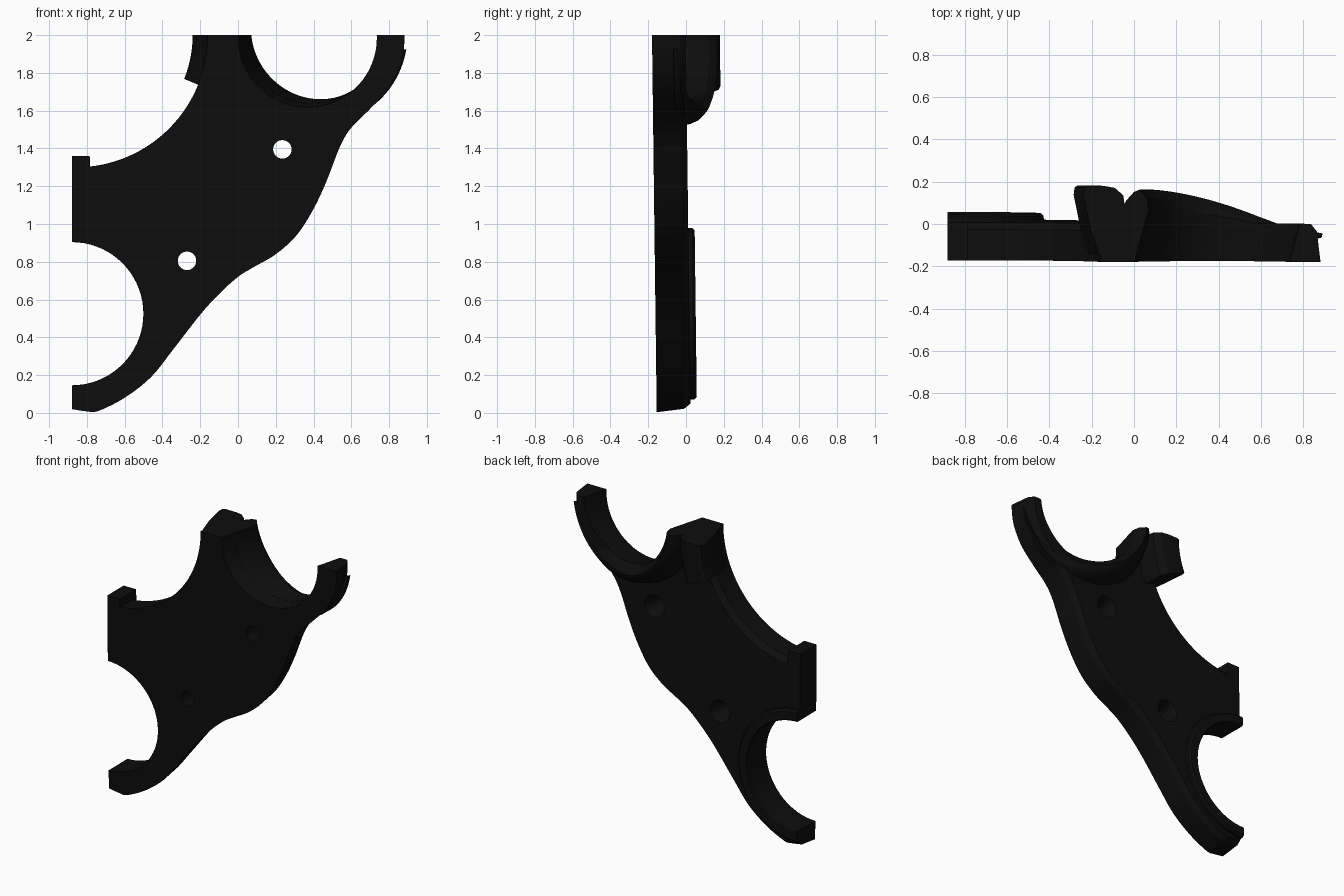
import bpy, bmesh
from math import radians, cos, sin
from mathutils import Vector

if "Cube" in bpy.data.objects:
    bpy.data.objects.remove(bpy.data.objects["Cube"])

black = bpy.data.materials.new("matte_black")
black.use_nodes = True
shade = (0.004, 0.004, 0.004, 1)
black.diffuse_color = shade
black.node_tree.nodes["Principled BSDF"].inputs["Base Color"].default_value = shade

LEFT, TOP = -0.88, 2.0
LOW_ARC = (-0.88, 0.525)
WIDE_ARC = (-0.86, 2.0)


def arc(centre, r, a, b, n):
    """Points (x, z) on an arc from angle a to b in degrees."""
    angles = [radians(a + (b - a) * i / n) for i in range(n + 1)]
    return [(centre[0] + r * cos(t), centre[1] + r * sin(t)) for t in angles]


def bore_centre(y):
    """The upper bore leans sideways and up towards the back."""
    k = (y + 0.155) / 0.25
    return (0.368 + 0.067 * k, 1.985 + 0.05 * k)


def spline(points, inset, steps=5):
    """Smooth curve through points, moved sideways by inset."""
    p = [Vector(q) for q in points]
    p = [2 * p[0] - p[1]] + p + [2 * p[-1] - p[-2]]
    out = []
    for a, b, c, d in zip(p, p[1:], p[2:], p[3:]):
        for i in range(steps):
            t = i / steps
            pos = 0.5 * (2 * b + (c - a) * t + (2 * a - 5 * b + 4 * c - d) * t * t
                         + (3 * b - a - 3 * c + d) * t ** 3)
            tan = (c - a) + 2 * (2 * a - 5 * b + 4 * c - d) * t + 3 * (3 * b - a - 3 * c + d) * t * t
            tan.normalize()
            out.append((pos.x + tan.y * inset, pos.y - tan.x * inset))
    return out


def loft(name, rings, trim=True):
    """Skin closed rings, cap both ends, then trim at the two flat cut planes."""
    bm = bmesh.new()
    loops = [[bm.verts.new(q) for q in ring] for ring in rings]
    n = len(rings[0])
    for lo, hi in zip(loops, loops[1:]):
        for i in range(n):
            j = (i + 1) % n
            bm.faces.new((lo[i], lo[j], hi[j], hi[i]))
    bm.faces.new(loops[0])
    bm.faces.new(loops[-1])
    bmesh.ops.recalc_face_normals(bm, faces=bm.faces)
    if trim:
        for co, no in (((LEFT, 0, 0), (-1, 0, 0)), ((0, 0, TOP), (0, 0, 1))):
            cut = bmesh.ops.bisect_plane(bm, geom=bm.verts[:] + bm.edges[:] + bm.faces[:],
                                         plane_co=co, plane_no=no, clear_outer=True)
            edges = [e for e in cut["geom_cut"] if isinstance(e, bmesh.types.BMEdge)]
            if edges:
                bmesh.ops.holes_fill(bm, edges=edges, sides=0)
        bmesh.ops.recalc_face_normals(bm, faces=bm.faces)
    for v in bm.verts:  # the whole part leans slightly forward
        v.co.y -= 0.0125 * v.co.z
    mesh = bpy.data.meshes.new(name)
    bm.to_mesh(mesh)
    bm.free()
    mesh.materials.append(black)
    ob = bpy.data.objects.new(name, mesh)
    bpy.context.collection.objects.link(ob)
    return ob


def activate(ob):
    bpy.ops.object.select_all(action="DESELECT")
    ob.select_set(True)
    bpy.context.view_layer.objects.active = ob


# Main plate, with drafted outer edge and bevelled back
OUTER = [(0.88, 2.1), (0.88, 1.95), (0.86, 1.84), (0.80, 1.72), (0.70, 1.61), (0.60, 1.51),
         (0.54, 1.41), (0.47, 1.23), (0.40, 1.08), (0.31, 0.94), (0.20, 0.84), (0.08, 0.77),
         (0, 0.72), (-0.1, 0.63), (-0.2, 0.52), (-0.34, 0.34), (-0.46, 0.19), (-0.6, 0.08),
         (-0.74, 0.01), (-0.8, 0.008), (-0.88, 0.02), (-0.97, 0.035)]


def outline(y, outer_inset, arc_inset):
    pts = arc(LOW_ARC, 0.38, -100, 100, 40)
    pts += [(-0.95, 1.36), (-0.785, 1.36)]
    pts += arc(WIDE_ARC, 0.70 + arc_inset, -84, 6, 32)
    pts += arc(bore_centre(y), 0.367, 165, 375, 44)
    pts += spline(OUTER, outer_inset)
    return [(x, y, z) for x, z in pts]


plate = loft("main_plate", [outline(-0.155, 0, 0), outline(-0.01, 0.018, 0.004),
                            outline(0.024, 0.045, 0.04)])

# Two countersunk screw holes
for hx, hz in ((0.235, 1.395), (-0.27, 0.805)):
    rings = [[(x, y, z) for x, z in arc((hx, hz), r, 0, 348.75, 31)]
             for y, r in ((-0.3, 0.049), (-0.03, 0.049), (0.03, 0.08), (0.1, 0.08))]
    cutter = loft("hole_cutter", rings, trim=False)
    cutter.hide_render = True
    mod = plate.modifiers.new("hole", "BOOLEAN")
    mod.operation, mod.solver, mod.object = "DIFFERENCE", "EXACT", cutter
    activate(plate)
    bpy.ops.object.modifier_apply(modifier=mod.name)
    bpy.data.objects.remove(cutter)

# Raised lip round the lower left arc
rings = []
LIP = [(0.379, -0.02), (0.379, 0.05), (0.387, 0.058), (0.44, 0.058), (0.453, 0.045), (0.457, -0.02)]
for i in range(41):
    t = radians(-100 + 5 * i)
    rings.append([(LOW_ARC[0] + r * cos(t), y, LOW_ARC[1] + r * sin(t)) for r, y in LIP])
lower_lip = loft("lower_lip", rings)

# Sloping collar round the upper bore, tallest beside the post
rings = []
for i in range(49):
    t = radians(160 + 190 * i / 48)
    x0 = bore_centre(0)[0] + 0.42 * cos(t)
    h = 0.188 - 0.165 * (max(x0, 0) / 0.65) ** 1.6
    section = [(0.366, -0.06), (0.366, 0.5 * h), (0.39, 0.78 * h), (0.43, 0.96 * h),
               (0.455, h), (0.48, 0.94 * h), (0.505, 0.72 * h), (0.515, 0.4 * h), (0.515, -0.04)]
    ring = []
    for r, y in section:
        cx, cz = bore_centre(y)
        if r > 0.44:
            r -= 0.02
        ring.append((cx + r * cos(t), y, cz + r * sin(t)))
    rings.append(ring)
collar = loft("bore_collar", rings)

# Flared post between the two upper arcs
rings = []
for y, r0, r1 in ((-0.12, 0.695, 0.83), (0.0, 0.655, 0.83), (0.16, 0.62, 0.81),
                  (0.195, 0.625, 0.77), (0.204, 0.64, 0.72)):
    pts = arc(WIDE_ARC, r0, -22, 6, 10) + arc(WIDE_ARC, r1, 6, -22, 10)
    rings.append([(x, y, z) for x, z in pts])
post = loft("flared_post", rings)

for ob in (plate, lower_lip, collar, post):
    activate(ob)
    bpy.ops.object.shade_smooth_by_angle(angle=radians(30))
